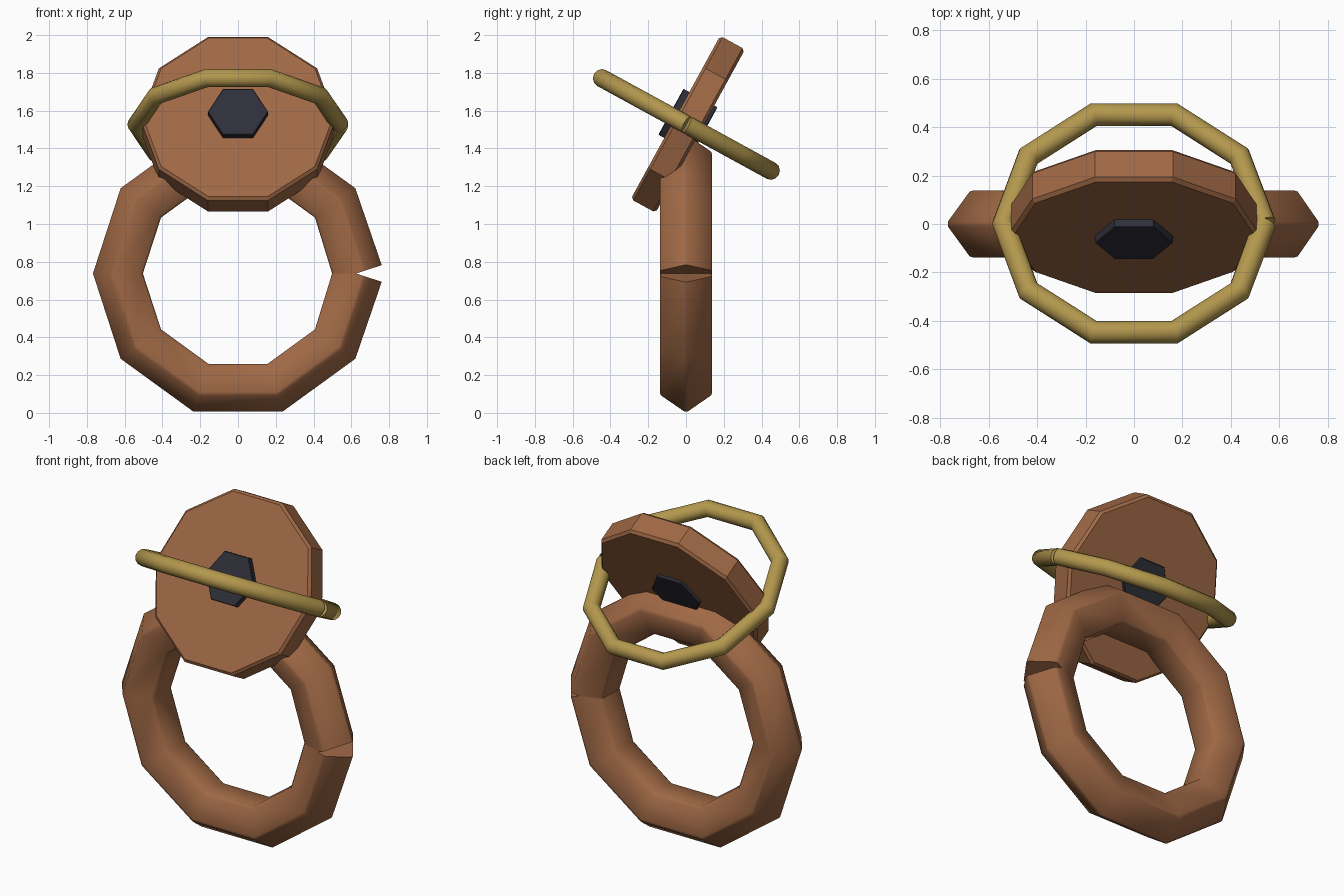
import bpy, bmesh, math
from mathutils import Vector

if "Cube" in bpy.data.objects:
    bpy.data.objects.remove(bpy.data.objects["Cube"])

TILT = math.radians(28.7)
SIDES = 10


def material(name, rgb):
    m = bpy.data.materials.new(name)
    m.diffuse_color = (*rgb, 1)
    m.use_nodes = True
    m.node_tree.nodes["Principled BSDF"].inputs["Base Color"].default_value = m.diffuse_color
    return m


COPPER = material("copper brown", (0.35, 0.14, 0.06))
GOLD = material("dull gold", (0.45, 0.31, 0.075))
BLACK = material("blue black", (0.028, 0.028, 0.042))


def finish(name, bm, mat, loc, rot, smooth=None):
    bmesh.ops.recalc_face_normals(bm, faces=bm.faces)
    me = bpy.data.meshes.new(name)
    bm.to_mesh(me)
    bm.free()
    me.materials.append(mat)
    ob = bpy.data.objects.new(name, me)
    bpy.context.collection.objects.link(ob)
    ob.location = loc
    ob.rotation_euler.x = rot
    if smooth:
        bpy.ops.object.select_all(action='DESELECT')
        bpy.context.view_layer.objects.active = ob
        ob.select_set(True)
        bpy.ops.object.shade_smooth_by_angle(angle=math.radians(smooth))
    return ob


def polygon(n, r, chamfer=0.0):
    """Points (outward, sideways) of a polygon, corners optionally cut."""
    pts = [Vector((r * math.cos(2 * math.pi * i / n), r * math.sin(2 * math.pi * i / n)))
           for i in range(n)]
    if not chamfer:
        return pts
    out = []
    for i, p in enumerate(pts):
        for q in (pts[i - 1], pts[(i + 1) % n]):
            out.append(p + (q - p).normalized() * chamfer)
    return out


def split_ring(name, radius, profile, mat, loc, rot):
    """Ten-sided ring in the XZ plane, with its two square-cut ends meeting at +X."""
    bm = bmesh.new()
    step = 2 * math.pi / SIDES
    loops = []
    for i in range(SIDES + 1):
        a = i * step
        # end sections stand square to their own segment
        d = a + (step / 2 if i == 0 else -step / 2 if i == SIDES else 0)
        loops.append([bm.verts.new((radius * math.cos(a) + u * math.cos(d), v,
                                    radius * math.sin(a) + u * math.sin(d)))
                      for u, v in profile])
    n = len(profile)
    for l0, l1 in zip(loops, loops[1:]):
        for j in range(n):
            k = (j + 1) % n
            bm.faces.new((l0[j], l0[k], l1[k], l1[j]))
    bm.faces.new(loops[0])
    bm.faces.new(loops[-1])
    return finish(name, bm, mat, loc, rot, 40)


def plate(name, n, radius, depth, chamfer, mat, loc, rot):
    """Prism along Y with chamfered rims."""
    bm = bmesh.new()
    h = depth / 2
    loops = []
    for y, r in ((-h, radius - chamfer), (-h + chamfer, radius),
                 (h - chamfer, radius), (h, radius - chamfer)):
        loops.append([bm.verts.new((p.x, y, p.y)) for p in polygon(n, r)])
    for l0, l1 in zip(loops, loops[1:]):
        for j in range(n):
            k = (j + 1) % n
            bm.faces.new((l0[j], l0[k], l1[k], l1[j]))
    bm.faces.new(loops[0])
    bm.faces.new(loops[-1])
    return finish(name, bm, mat, loc, rot)


# Finger band: pentagonal section with a ridge on the outside
split_ring("band", 0.625, polygon(5, 0.15, 0.012), COPPER, (0, 0, 0.738), 0)

# Tilted ten-sided disc
plate("disc", SIDES, 0.518, 0.15, 0.015, COPPER, (0.0, 0.01, 1.528), -TILT)

# Hexagonal stud through the disc
plate("stud", 6, 0.16, 0.205, 0.004, BLACK, (0, 0.01, 1.545), -TILT)

# Thin hoop square to the disc
split_ring("hoop", 0.538, polygon(12, 0.048), GOLD, (0, 0.002, 1.527), math.pi / 2 - TILT)
